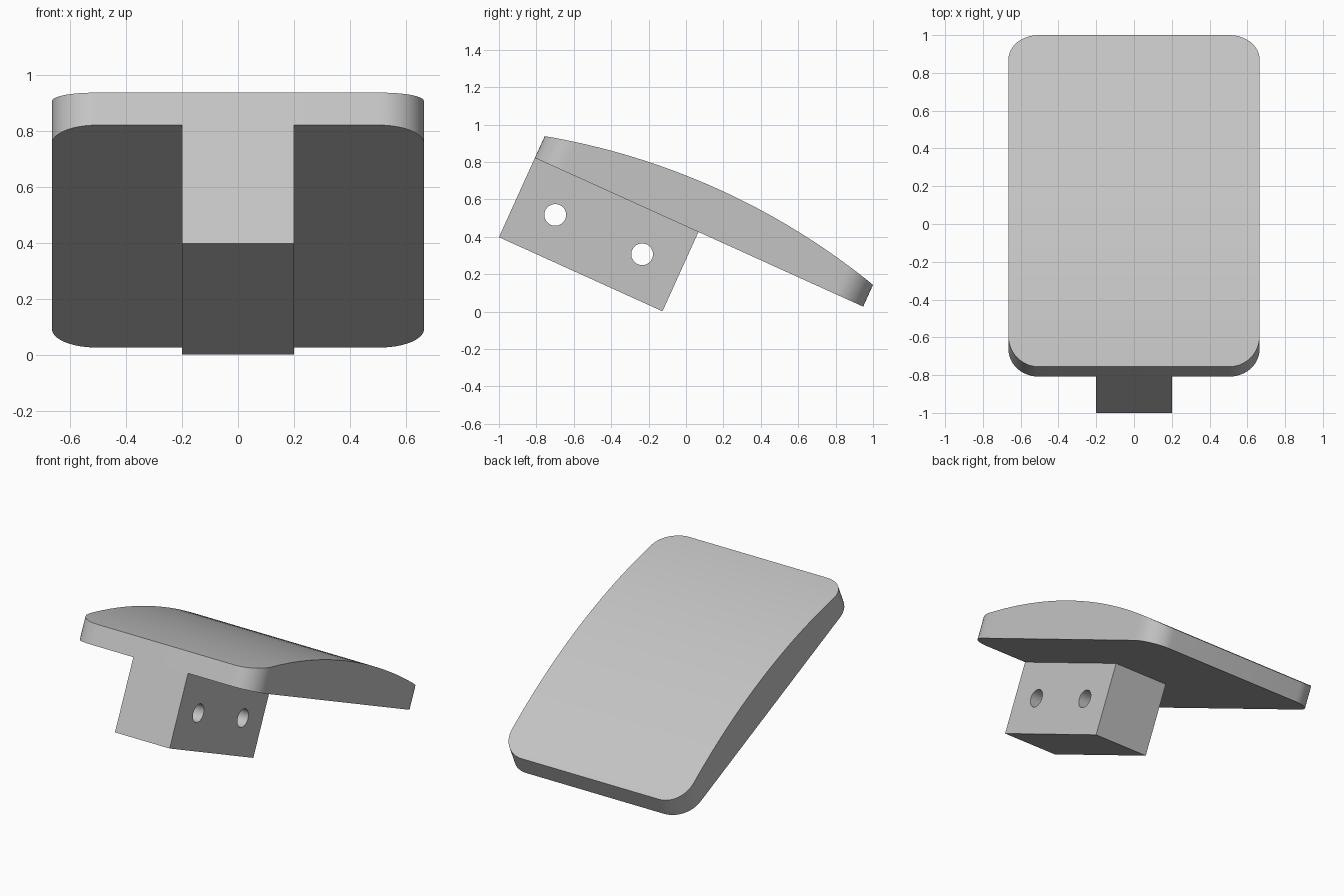
import bpy, bmesh
from math import radians, sin, cos, pi, sqrt
from mathutils import Matrix, Vector

cube = bpy.data.objects.get("Cube")
if cube:
    bpy.data.objects.remove(cube)

LENGTH, HALF_WIDTH, EDGE, RISE, CORNER = 1.927, 0.665, 0.1275, 0.125, 0.16
BLOCK = Vector((0.4, 0.96, 0.4655))
# Parts are built flat, with y along the pad, then tilted forward-down
TILT = Matrix.Translation((0, -0.808, 0.822)) @ Matrix.Rotation(radians(-24.37), 4, 'X')

grey = bpy.data.materials.new("light grey")
grey.use_nodes = True
colour = (0.55, 0.55, 0.55, 1)
grey.diffuse_color = colour
grey.node_tree.nodes["Principled BSDF"].inputs["Base Color"].default_value = colour


def add_part(name, bm):
    bmesh.ops.recalc_face_normals(bm, faces=bm.faces)
    mesh = bpy.data.meshes.new(name)
    bm.to_mesh(mesh)
    bm.free()
    mesh.materials.append(grey)
    obj = bpy.data.objects.new(name, mesh)
    bpy.context.collection.objects.link(obj)
    obj.matrix_world = TILT
    return obj


def smooth(obj):
    bpy.ops.object.select_all(action='DESELECT')
    obj.select_set(True)
    bpy.context.view_layer.objects.active = obj
    bpy.ops.object.shade_smooth_by_angle(angle=radians(30))


# Domed pad: cross-section rows along its length, narrowing at the round corners
half = LENGTH / 2
radius = (half ** 2 + RISE ** 2) / (2 * RISE)
STEPS = 12
corner_rows = [(CORNER * (1 - cos(a)), CORNER * (1 - sin(a)))
               for a in (pi / 2 * i / STEPS for i in range(STEPS + 1))]
middle_rows = [(CORNER + (LENGTH - 2 * CORNER) * i / 24, 0) for i in range(1, 24)]
rows = corner_rows + middle_rows + [(LENGTH - y, d) for y, d in reversed(corner_rows)]

bm = bmesh.new()
rings = []
for y, inset in rows:
    w = HALF_WIDTH - inset
    top = EDGE + RISE - radius + sqrt(radius ** 2 - (y - half) ** 2)
    rings.append([bm.verts.new(p) for p in
                  ((-w, y, 0), (w, y, 0), (w, y, top), (-w, y, top))])
for a, b in zip(rings, rings[1:]):
    for i in range(4):
        j = (i + 1) % 4
        bm.faces.new((a[i], a[j], b[j], b[i]))
bm.faces.new(rings[0])
bm.faces.new(rings[-1])
smooth(add_part("domed_pad", bm))

# Mounting block under the front half of the pad
bm = bmesh.new()
bmesh.ops.create_cube(bm, size=1, matrix=Matrix.Translation((0, BLOCK.y / 2, -BLOCK.z / 2))
                      @ Matrix.Diagonal((*BLOCK, 1)))
block = add_part("mounting_block", bm)

# Two bolt holes drilled across the block
bm = bmesh.new()
for y in (0.225, 0.735):
    bmesh.ops.create_cone(bm, cap_ends=True, segments=48, radius1=0.058, radius2=0.058, depth=1,
                          matrix=Matrix.Translation((0, y, -BLOCK.z / 2))
                          @ Matrix.Rotation(pi / 2, 4, 'Y'))
drill = add_part("bolt_hole_cutter", bm)
drill.hide_render = True
cut = block.modifiers.new("bolt_holes", 'BOOLEAN')
cut.operation = 'DIFFERENCE'
cut.solver = 'EXACT'
cut.object = drill
bpy.context.view_layer.objects.active = block
bpy.ops.object.modifier_apply(modifier=cut.name)
bpy.data.objects.remove(drill)
smooth(block)
